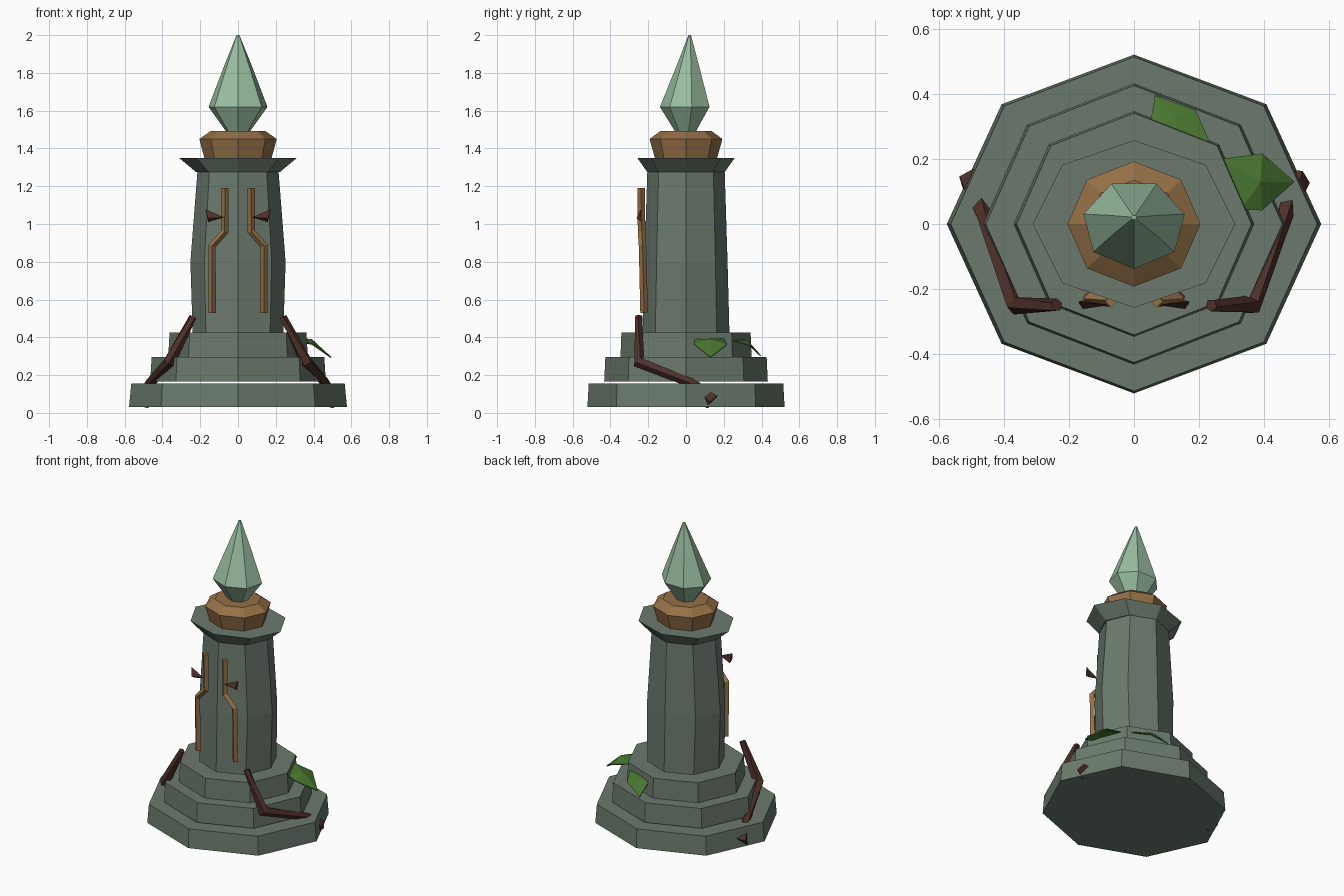
import bpy, bmesh, math
from mathutils import Vector

if "Cube" in bpy.data.objects:
    bpy.data.objects.remove(bpy.data.objects["Cube"])


def material(name, rgb):
    m = bpy.data.materials.new(name)
    m.diffuse_color = (*rgb, 1)
    m.use_nodes = True
    m.node_tree.nodes["Principled BSDF"].inputs["Base Color"].default_value = m.diffuse_color
    return m


STONE = material("grey green stone", (0.147, 0.195, 0.153))
BRONZE = material("bronze", (0.30, 0.162, 0.062))
CRYSTAL = material("pale green crystal", (0.32, 0.51, 0.355))
ROOT = material("dark red root", (0.075, 0.028, 0.022))
LEAF = material("leaf green", (0.065, 0.18, 0.03))


def finish(bm, name, mat):
    bmesh.ops.recalc_face_normals(bm, faces=bm.faces)
    me = bpy.data.meshes.new(name)
    bm.to_mesh(me)
    bm.free()
    me.materials.append(mat)
    ob = bpy.data.objects.new(name, me)
    bpy.context.collection.objects.link(ob)
    return ob


def skin(bm, rings):
    """Join rings of points into a closed, capped solid."""
    rings = [[bm.verts.new(p) for p in r] for r in rings]
    n = len(rings[0])
    for a, b in zip(rings, rings[1:]):
        for i in range(n):
            j = (i + 1) % n
            bm.faces.new((a[i], a[j], b[j], b[i]))
    bm.faces.new(rings[0])
    bm.faces.new(rings[-1])


def turned(name, mat, sides, profile):
    """Oval stack: profile entries are (x radius, y radius, z, y centre)."""
    bm = bmesh.new()
    rings = []
    for rx, ry, z, cy in profile:
        angles = [-math.pi / 2 + math.tau * i / sides for i in range(sides)]
        rings.append([(rx * math.cos(a), cy + ry * math.sin(a), z) for a in angles])
    skin(bm, rings)
    return finish(bm, name, mat)


def tube(name, mat, path, radii, sides, ref):
    """Faceted tube along a path."""
    pts = [Vector(p) for p in path]
    ref = Vector(ref)
    rings = []
    for i, p in enumerate(pts):
        t = Vector((0, 0, 0))
        if i > 0:
            t += (p - pts[i - 1]).normalized()
        if i < len(pts) - 1:
            t += (pts[i + 1] - p).normalized()
        u = t.cross(ref).normalized()
        v = u.cross(t).normalized()
        rings.append([p + radii[i] * (u * math.cos(a) + v * math.sin(a))
                      for a in (math.tau * k / sides for k in range(sides))])
    bm = bmesh.new()
    skin(bm, rings)
    return finish(bm, name, mat)


# Stepped plinth
turned("base_step", STONE, 8, [(0.577, 0.522, 0.03, 0), (0.565, 0.515, 0.155, 0)])
turned("middle_step", STONE, 8, [(0.465, 0.433, 0.166, 0), (0.457, 0.427, 0.295, 0)])
turned("top_step", STONE, 8, [(0.37, 0.347, 0.295, 0), (0.362, 0.342, 0.425, 0)])

# Column and flared capital
turned("column", STONE, 8, [(0.24, 0.23, 0.42, 0), (0.252, 0.22, 0.80, 0),
                            (0.215, 0.205, 1.275, 0)])
turned("capital", STONE, 8, [(0.222, 0.205, 1.275, 0), (0.312, 0.258, 1.35, 0)])

# Bronze collar and crystal
turned("collar", BRONZE, 8, [(0.178, 0.165, 1.35, 0), (0.205, 0.193, 1.45, 0),
                             (0.145, 0.135, 1.492, 0)])
turned("crystal", CRYSTAL, 7, [(0.065, 0.058, 1.49, 0), (0.16, 0.138, 1.62, 0),
                               (0.08, 0.067, 1.825, 0.012), (0.008, 0.007, 2.0, 0.02)])

for side, s in (("left", -1), ("right", 1)):
    # Bronze inlay strip on the column front
    tube(side + "_inlay", BRONZE,
         [(s * 0.07, -0.238, 1.19), (s * 0.07, -0.235, 0.96),
          (s * 0.137, -0.23, 0.885), (s * 0.137, -0.222, 0.53)],
         [0.02, 0.02, 0.02, 0.02], 4, (0, 1, 0))
    # Thorn beside the inlay
    bm = bmesh.new()
    base = [bm.verts.new(p) for p in ((s * 0.172, -0.24, 1.078), (s * 0.158, -0.262, 1.03),
                                      (s * 0.158, -0.235, 1.01))]
    tip = bm.verts.new((s * 0.075, -0.25, 1.035))
    bm.faces.new(base)
    for i in range(3):
        bm.faces.new((base[i], base[(i + 1) % 3], tip))
    finish(bm, side + "_thorn", ROOT)
    # Root creeping down the steps
    tube(side + "_root", ROOT,
         [(s * 0.238, -0.25, 0.51), (s * 0.36, -0.25, 0.27),
          (s * 0.465, 0.03, 0.158), (s * 0.498, 0.14, 0.058)],
         [0.02, 0.034, 0.026, 0.046], 5, (0, 0, 1))


def leaf(name, outline, ridge):
    """Folded leaf: outline runs from one stem corner round to the other."""
    bm = bmesh.new()
    o = [bm.verts.new(p) for p in outline]
    c = bm.verts.new(ridge)
    for a, b in zip(o, o[1:] + o[:1]):
        bm.faces.new((a, b, c))
    ob = finish(bm, name, LEAF)
    mod = ob.modifiers.new("thickness", "SOLIDIFY")
    mod.thickness = 0.006
    return ob


# Leaves drooping over the steps
leaf("side_leaf", [(0.27, 0.20, 0.395), (0.395, 0.218, 0.365), (0.495, 0.13, 0.295),
                   (0.395, 0.042, 0.365), (0.33, 0.045, 0.39)], (0.39, 0.13, 0.392))
leaf("back_leaf", [(0.13, 0.25, 0.40), (0.05, 0.31, 0.385), (0.065, 0.397, 0.305),
                   (0.19, 0.35, 0.355), (0.235, 0.25, 0.385)], (0.13, 0.325, 0.385))
